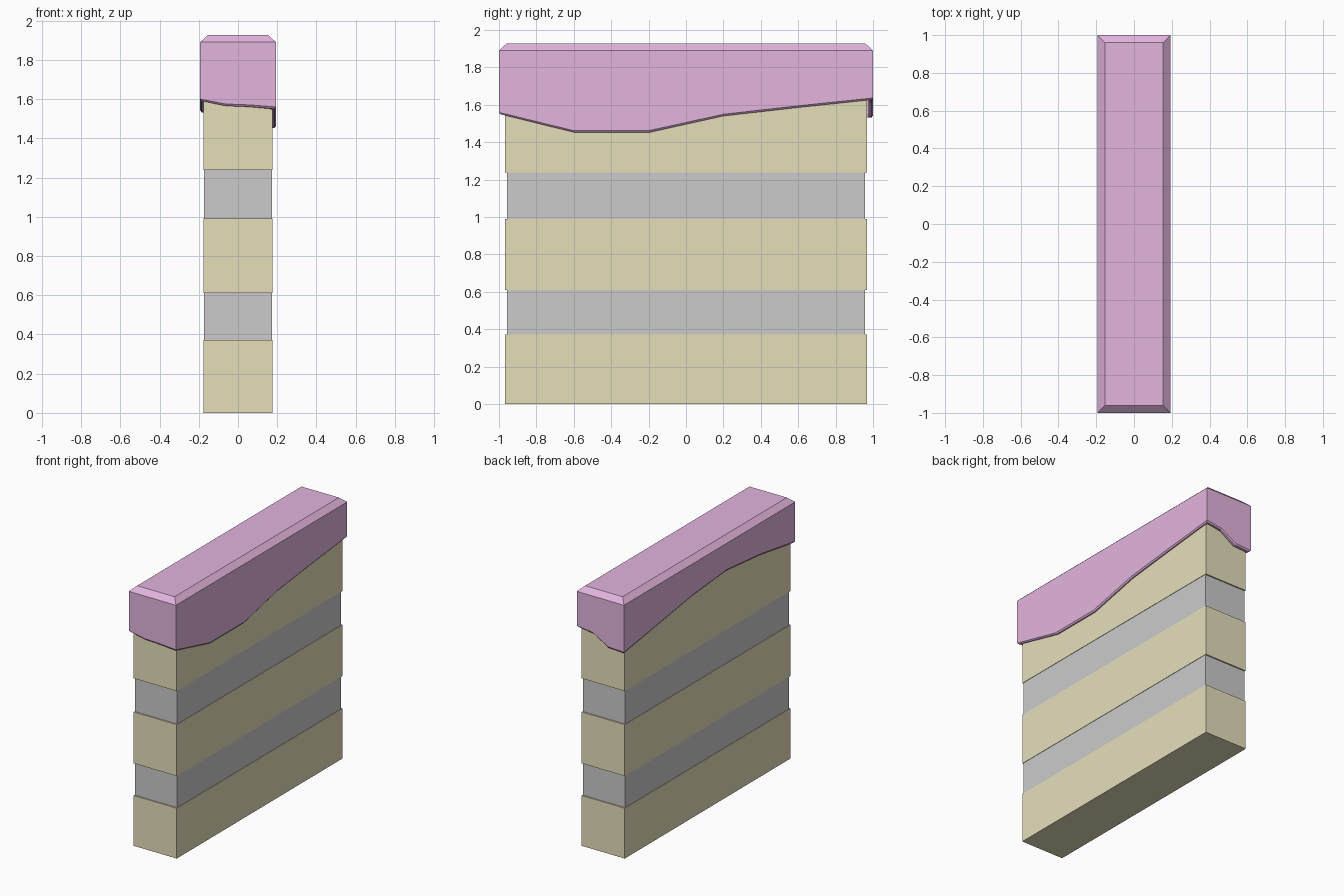
import bpy, bmesh

if "Cube" in bpy.data.objects:
    bpy.data.objects.remove(bpy.data.objects["Cube"])


def material(name, rgb):
    m = bpy.data.materials.new(name)
    m.diffuse_color = (*rgb, 1)
    m.use_nodes = True
    m.node_tree.nodes["Principled BSDF"].inputs["Base Color"].default_value = m.diffuse_color
    return m


def box(name, hx, hy, z0, z1, mat=None):
    bpy.ops.mesh.primitive_cube_add(size=2, location=(0, 0, (z0 + z1) / 2))
    ob = bpy.context.object
    ob.name = name
    ob.scale = (hx, hy, (z1 - z0) / 2)
    bpy.ops.object.transform_apply(location=True, scale=True)
    if mat:
        ob.data.materials.append(mat)


sand = material("sand", (0.79, 0.74, 0.50))
pink = material("pink", (0.77, 0.46, 0.73))

# Wall: wide sand courses alternating with slightly recessed grey courses
box("lower_course", 0.176, 0.967, 0.0, 0.372, sand)
box("lower_band", 0.173, 0.957, 0.372, 0.61)
box("middle_course", 0.176, 0.967, 0.61, 0.99, sand)
box("upper_band", 0.173, 0.957, 0.99, 1.238)
box("upper_course", 0.176, 0.967, 1.238, 1.86, sand)

# Cap: heights of the wavy lower edge, walking round the four sides
HX, HY = 0.193, 1.0
front = [1.60, 1.575, 1.57]                      # -x to +x
right = [1.56, 1.462, 1.462, 1.55, 1.595]        # -y to +y
back = [1.637, 1.62, 1.548]                      # +x to -x
left = [1.542, 1.60, 1.66, 1.695, 1.66]          # +y to -y
edge = []
corners = [(-1, -1), (1, -1), (1, 1), (-1, 1)]
for i, heights in enumerate((front, right, back, left)):
    (ax, ay), (bx, by) = corners[i], corners[(i + 1) % 4]
    for k, z in enumerate(heights):
        t = k / len(heights)
        edge.append((ax + (bx - ax) * t, ay + (by - ay) * t, z))

bm = bmesh.new()


def ring(inset, height):
    return [bm.verts.new((x * (HX - inset), y * (HY - inset), height(z)))
            for x, y, z in edge]


# Rings from the flat top, over the chamfer, down the skirt and under its rim
rings = [ring(0.04, lambda z: 1.927),
         ring(0.0, lambda z: 1.89),
         ring(0.0, lambda z: z),
         ring(0.008, lambda z: z - 0.01),
         ring(0.025, lambda z: z - 0.01)]
bm.faces.new(rings[0])
n = len(edge)
for a, b in zip(rings, rings[1:]):
    for i in range(n):
        j = (i + 1) % n
        bm.faces.new((a[i], b[i], b[j], a[j]))
bmesh.ops.recalc_face_normals(bm, faces=bm.faces)
mesh = bpy.data.meshes.new("wavy_cap")
bm.to_mesh(mesh)
bm.free()
mesh.materials.append(pink)
cap = bpy.data.objects.new("wavy_cap", mesh)
bpy.context.collection.objects.link(cap)
